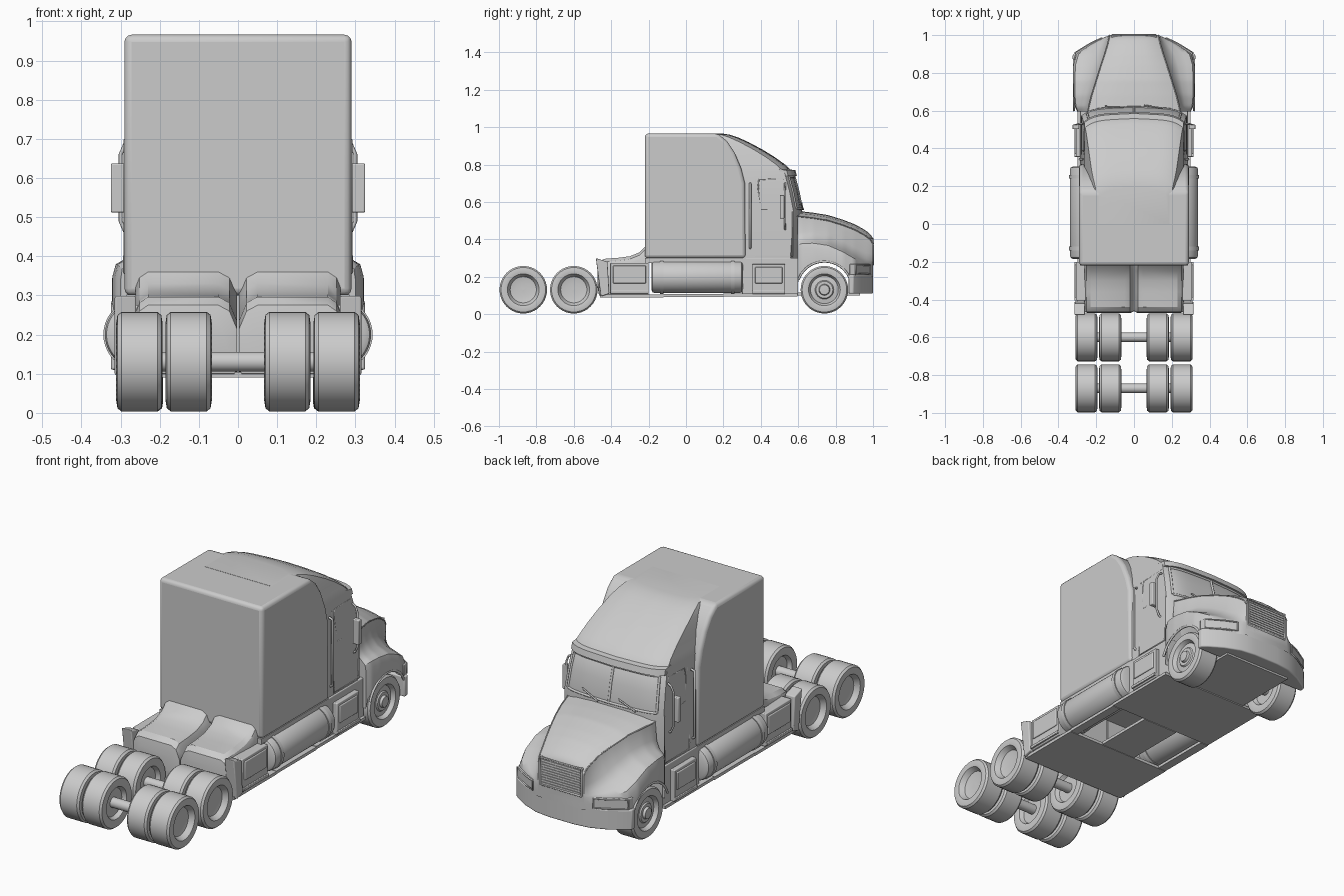
import bpy, bmesh, math
from mathutils import Vector

if "Cube" in bpy.data.objects:
    bpy.data.objects.remove(bpy.data.objects["Cube"])


def finish(bm, name, bevel=0, mirror=False, seg=3):
    bmesh.ops.recalc_face_normals(bm, faces=bm.faces)
    me = bpy.data.meshes.new(name)
    bm.to_mesh(me)
    bm.free()
    ob = bpy.data.objects.new(name, me)
    bpy.context.collection.objects.link(ob)
    if bevel:
        b = ob.modifiers.new("bevel", 'BEVEL')
        b.width, b.segments, b.limit_method = bevel, seg, 'ANGLE'
    if mirror:
        m = ob.modifiers.new("mirror", 'MIRROR')
        m.use_mirror_merge = False
    return ob


def loft(name, rings, closed=True, bevel=0, mirror=False):
    bm = bmesh.new()
    vs = [[bm.verts.new(p) for p in r] for r in rings]
    n = len(vs[0])
    for a, b in zip(vs, vs[1:]):
        for i in range(n if closed else n - 1):
            j = (i + 1) % n
            bm.faces.new((a[i], a[j], b[j], b[i]))
    bm.faces.new(vs[0])
    bm.faces.new(vs[-1])
    return finish(bm, name, bevel, mirror)


def prism(name, pts, axis, lo, hi, bevel=0, mirror=False):
    f = (lambda p, t: (t, p[0], p[1])) if axis == 'x' else (lambda p, t: (p[0], p[1], t))
    return loft(name, [[f(p, t) for p in pts] for t in (lo, hi)], True, bevel, mirror)


def box(name, x0, x1, y0, y1, z0, z1, bevel=0, mirror=False):
    return prism(name, [(x0, y0), (x1, y0), (x1, y1), (x0, y1)], 'z', z0, z1, bevel, mirror)


def tube(name, pts, r, mirror=False):
    sides = (1, -1) if mirror else (1,)
    cu = bpy.data.curves.new(name, 'CURVE')
    cu.dimensions, cu.bevel_depth, cu.bevel_resolution, cu.use_fill_caps = '3D', r, 2, True
    for s in sides:
        sp = cu.splines.new('POLY')
        sp.points.add(len(pts) - 1)
        for q, p in zip(sp.points, pts):
            q.co = (p[0] * s, p[1], p[2], 1)
    ob = bpy.data.objects.new(name, cu)
    bpy.context.collection.objects.link(ob)


def lathe(name, prof, c, axis, mirror=False, steps=40):
    # prof: (distance along axis, radius)
    rings = []
    for d, r in prof:
        ring = []
        for i in range(steps):
            a = 2 * math.pi * i / steps
            u, v = r * math.cos(a), r * math.sin(a)
            off = (d, u, v) if axis == 'x' else (u, d, v)
            ring.append(Vector(c) + Vector(off))
        rings.append(ring)
    return loft(name, rings, True, 0, mirror)


def interp(table, t):
    for a, b in zip(table, table[1:]):
        if t <= b[0]:
            k = (t - a[0]) / (b[0] - a[0])
            return [p + (q - p) * k for p, q in zip(a, b)][1:]
    return table[-1][1:]


# Sleeper box with curved shoulder at the front
prism("sleeper", [(-.22, .3), (.32, .3), (.315, .7), (.295, .78), (.26, .865), (.22, .925),
                  (.17, .966), (-.22, .966)], 'x', -.29, .29, .018)

# Cab and roof fairing: plan sections stacked upwards (z, half width, front y)
CAB = [(.3, .278, .605), (.55, .278, .622), (.66, .271, .6), (.76, .262, .573), (.80, .253, .53),
       (.84, .245, .475), (.88, .236, .41), (.92, .225, .335), (.945, .214, .28), (.96, .203, .235), (.967, .185, .19)]


def cab_point(u, z, out=0):
    # u in -1..1 walks across the curved front
    w, yf = interp(CAB, z)
    return (u * w, yf - .012 * abs(u) - .035 * abs(u) ** 6 + out, z)


us = [i / 10 for i in range(-10, 11)]
loft("cab", [[(-c[1], 0, c[0])] + [cab_point(u, c[0]) for u in us] + [(c[1], 0, c[0])] for c in CAB])

# Windscreen frame, visor and wipers
inner = us[1:-1]
for z in (.565, .735):
    tube("windscreen_rail", [cab_point(u, z) for u in inner], .006)
for u in (-.9, 0, .9):
    tube("windscreen_pillar", [cab_point(u, z) for z in (.565, .66, .735)], .006)
loft("sun_visor", [[(x, y + dy, z + dz) for dy, dz in ((-.01, -.022), (.022, -.022), (.014, .008), (-.03, .014))]
                   for x, y, z in (cab_point(u, .762) for u in us)])
for u in (-.55, .2):
    tube("wiper", [cab_point(u, .56, .01), cab_point(u + .35, .595, .008)], .004)

# Hood with fenders: (y, crease half width, crown z, fender half width, fender z)
HOOD = [(.595, .245, .553, .30, .38), (.62, .24, .55, .313, .39), (.68, .225, .543, .32, .392), (.76, .2, .53, .322, .38),
        (.84, .175, .505, .322, .345), (.9, .155, .482, .305, .31), (.95, .14, .455, .235, .285),
        (.985, .132, .43, .165, .275), (1.0, .128, .405, .13, .268)]
rings = []
for i in range(37):
    y = .595 + i * .405 / 36
    w, zt, xf, zf = interp(HOOD, y)
    d2 = .147 ** 2 - (y - .74) ** 2
    low = max(.2, .135 + math.sqrt(d2)) if d2 > 0 else .2
    low = .15 if y < .6 else low
    s = xf - w
    half = [(w * .4, zt - .003), (w * .75, zt - .012), (w, zt - .03), (w + s * .15, zf + .05), (w + s * .4, zf + .015),
            (w + s * .7, zf), (w + s * .92, zf - .012), (xf, zf - .04), (xf, low)]
    rings.append([(-x, y, z) for x, z in half[::-1]] + [(0, y, zt)] + [(x, y, z) for x, z in half])
loft("hood", rings, closed=False)
tube("hood_crease", [(h[1], h[0], h[2] - .029) for h in HOOD], .003, True)
tube("fender_lip", [(.318, .74 + .147 * math.cos(a), .135 + .147 * math.sin(a))
                    for a in [math.radians(20 + 7 * k) for k in range(21)]], .006, True)

# Grille with slats
box("grille_panel", -.118, .118, .98, 1.0, .262, .405, .004)
for k in range(10):
    z = .275 + k * .0128
    box("grille_slat", -.108, .108, .99, 1.003, z, z + .006)
tube("grille_frame", [(-.115, 1, .265), (.115, 1, .265), (.115, 1, .403), (-.115, 1, .403), (-.115, 1, .265)], .005)

# Bumper and headlights
arc = [(.325, .87), (.325, .895), (.30, .915), (.23, .958), (.15, .99), (.07, 1.0)]
prism("bumper", arc + [(-x, y) for x, y in arc[::-1]], 'z', .11, .212, .006)
prism("bumper_upper", [(.16, .93), (.16, .985), (.08, 1), (-.08, 1), (-.16, .985), (-.16, .93)], 'z', .21, .268, .004)
lamp = [(.165, .95), (.165, .985), (.23, .956), (.31, .907), (.318, .875), (.28, .875)]
prism("headlight", lamp, 'z', .21, .268, .005, True)
tube("headlight_rim", [(.17, .985, .263), (.23, .957, .263), (.311, .907, .263), (.311, .907, .216),
                       (.23, .957, .216), (.17, .985, .216), (.17, .985, .263)], .004, True)

# Underbody floor with tank openings
box("floor_rear", -.3, .3, -.46, -.12, .09, .105)
box("floor_front", -.3, .3, .2, .595, .095, .11)
box("floor_spine", -.1, .1, -.12, .2, .092, .107)
box("floor_rail", .255, .3, -.12, .2, .092, .107, 0, True)
box("floor_nose", -.19, .19, .595, .93, .1, .115)

# Rear deck: two rounded halves with a notch between
DECK = [(-.472, .14, .235), (-.465, .1, .275), (-.44, .095, .296), (-.36, .095, .302), (-.3, .095, .31),
        (-.25, .095, .33), (-.215, .095, .365), (-.2, .095, .365)]
rings = []
for y, zb, zt in DECK:
    o = .02 if y < -.47 else 0
    rings.append([(x, y, z) for x, z in ((.01 + o, zb), (.25 - o, zb), (.262 - o, zb + .02), (.262 - o, zt - .04),
                  (.252 - o, zt - .015), (.23 - o, zt), (.05 + o, zt), (.022 + o, zt - .015), (.003 + o, zt - .06), (.003 + o, zb + .01))])
loft("rear_deck", rings, mirror=True)

# Side panels, boxes and slanted rear guards
prism("rear_guard", [(-.482, .3), (-.42, .28), (-.41, .11), (-.455, .095)], 'x', .26, .315, .005, True)
for nm, y0, y1, z1 in (("rear_box", -.405, -.2, .275), ("step_box", .355, .53, .268)):
    box(nm, .2, .308, y0, y1, .108, z1, .004, True)
    box(nm + "_panel", .3, .314, y0 + .015, y1 - .015, .165, z1 - .015, .004, True)
    box(nm + "_step", .3, .316, y0, y1, .115, .13, .003, True)
box("cab_skirt", .15, .285, .3, .6, .105, .302, .004, True)
box("side_sill", .2, .285, -.22, .32, .275, .302, 0, True)

# Fuel tanks with straps
lathe("fuel_tank", [(-.245, .0005), (-.245, .07), (-.238, .083), (-.225, .087), (.225, .087), (.238, .083),
                    (.245, .07), (.245, .0005)], (.253, .06, .2), 'y', True)
for y in (-.13, .25):
    lathe("tank_strap", [(-.01, .08), (-.01, .091), (.01, .091), (.01, .08)], (.253, y, .2), 'y', True)

# Wheels
TYRE = [(-.035, .001), (-.035, .07), (-.055, .08), (-.059, .1), (-.056, .119), (-.046, .127), (.046, .127), (.056, .119),
        (.059, .1), (.056, .085), (.048, .08)]
DISH = TYRE + [(.03, .07), (.024, .04), (.026, .001)]
HUB = TYRE + [(.036, .074), (.04, .05), (.046, .045), (.046, .03), (.058, .026), (.06, .001)]
for y in (-.87, -.6):
    for x in (.252, .126):
        lathe("rear_wheel", DISH, (x, y, .131), 'x', True)
    lathe("rear_axle", [(-.2, .025), (.2, .025)], (0, y, .131), 'x')
lathe("front_wheel", HUB, (.25, .74, .131), 'x', True)
lathe("front_axle", [(-.22, .025), (.22, .025)], (0, .74, .131), 'x')

# Mirrors, grab handles and door seams
box("mirror", .29, .325, .502, .526, .512, .637, .004, True)
tube("mirror_bracket", [(.27, .53, .7), (.287, .53, .69), (.3, .528, .66), (.3, .528, .49), (.287, .53, .46), (.27, .53, .45)], .005, True)
tube("grab_handle", [(.27, .343, .7), (.288, .343, .695), (.288, .343, .36), (.27, .343, .35)], .006, True)
tube("window_seam", [(.273, .4, .56), (.268, .385, .68), (.264, .39, .72), (.262, .52, .725), (.27, .555, .56), (.275, .4, .56)], .004, True)
tube("door_seam", [(.264, .37, .72), (.278, .37, .31), (.278, .57, .31), (.278, .57, .55)], .003, True)

# Smooth shading with sharp edges kept
for ob in bpy.context.scene.objects:
    if ob.type == 'MESH':
        bpy.context.view_layer.objects.active = ob
        ob.select_set(True)
bpy.ops.object.shade_smooth_by_angle(angle=math.radians(32))
